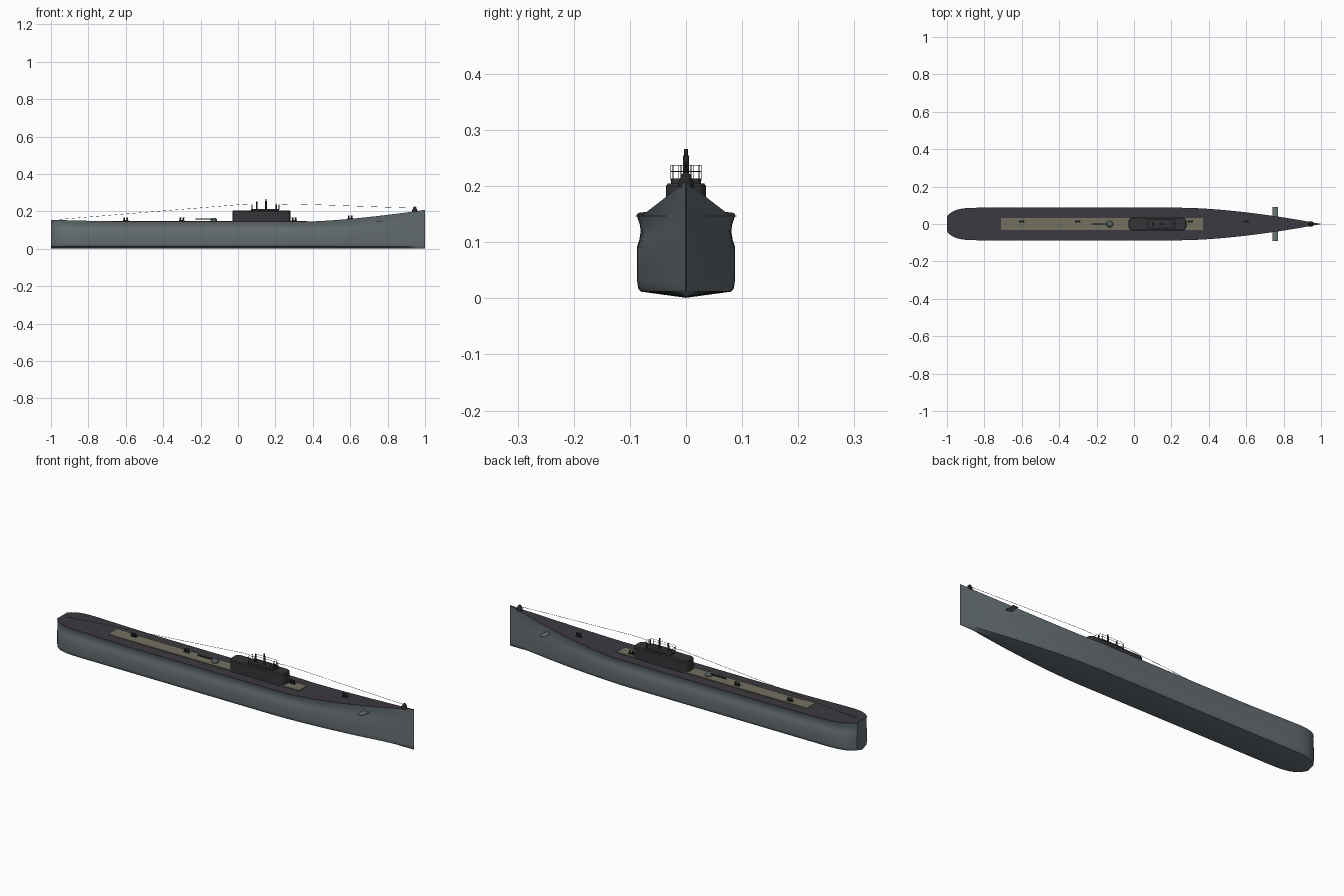
import bpy, bmesh, math
from mathutils import Vector

cube = bpy.data.objects.get("Cube")
if cube:
    bpy.data.objects.remove(cube, do_unlink=True)


def material(name, rgb):
    m = bpy.data.materials.new(name)
    m.use_nodes = True
    m.diffuse_color = (*rgb, 1)
    m.node_tree.nodes["Principled BSDF"].inputs["Base Color"].default_value = (*rgb, 1)
    return m


HULL = material("hull_grey", (0.13, 0.155, 0.17))
DECK = material("deck_dark", (0.045, 0.04, 0.052))
TOWER = material("tower_dark", (0.035, 0.034, 0.038))
WOOD = material("planking_olive", (0.17, 0.165, 0.115))
FITTING = material("fittings_black", (0.02, 0.02, 0.022))
STEEL = material("steel_grey", (0.13, 0.17, 0.175))


def finish(name, bm, mats, smooth=True):
    bmesh.ops.recalc_face_normals(bm, faces=bm.faces)
    me = bpy.data.meshes.new(name)
    bm.to_mesh(me)
    bm.free()
    ob = bpy.data.objects.new(name, me)
    bpy.context.collection.objects.link(ob)
    for m in mats:
        me.materials.append(m)
    if smooth:
        bpy.ops.object.select_all(action="DESELECT")
        ob.select_set(True)
        bpy.context.view_layer.objects.active = ob
        bpy.ops.object.shade_smooth_by_angle(angle=math.radians(35))
    return ob


def loft(rings):
    """Closed skin through equal-length rings of points."""
    bm = bmesh.new()
    rows = [[bm.verts.new(p) for p in r] for r in rings]
    n = len(rows[0])
    for a, b in zip(rows, rows[1:]):
        for i in range(n):
            j = (i + 1) % n
            bm.faces.new((a[i], a[j], b[j], b[i]))
    bm.faces.new(rows[0])
    bm.faces.new(rows[-1])
    return bm


def box(name, x, y, z, mat):
    rect = [(x[0], y[0]), (x[1], y[0]), (x[1], y[1]), (x[0], y[1])]
    return finish(name, loft([[(a, b, h) for a, b in rect] for h in z]), [mat], False)


def turned(name, x, y, profile, mat, sides=12):
    """Vertical turned part from (radius, height) pairs."""
    turn = [math.tau * i / sides for i in range(sides)]
    rings = [[(x + r * math.cos(t), y + r * math.sin(t), z) for t in turn] for r, z in profile]
    return finish(name, loft(rings), [mat])


def tube(name, points, radius, mat, closed=False):
    cu = bpy.data.curves.new(name, "CURVE")
    cu.dimensions = "3D"
    cu.bevel_depth = radius
    cu.bevel_resolution = 1
    cu.use_fill_caps = True
    sp = cu.splines.new("POLY")
    sp.points.add(len(points) - 1)
    for p, co in zip(sp.points, points):
        p.co = (*co, 1)
    sp.use_cyclic_u = closed
    cu.materials.append(mat)
    ob = bpy.data.objects.new(name, cu)
    bpy.context.collection.objects.link(ob)
    return ob


def rounded(x0, x1, half, r, z, steps=6):
    """Rounded rectangle outline at height z."""
    pts = []
    corners = [(x1 - r, half - r), (x0 + r, half - r), (x0 + r, r - half), (x1 - r, r - half)]
    for k, (cx, cy) in enumerate(corners):
        for i in range(steps + 1):
            t = math.pi / 2 * (k + i / steps)
            pts.append((cx + r * math.cos(t), cy + r * math.sin(t), z))
    return pts


# Hull shape: beam and sheer along the length
def beam(x):
    if x < -0.8:
        return 0.087 * math.sqrt(1 - 0.8 * ((-0.8 - x) / 0.2) ** 4)
    t = max(0, (x - 0.25) / 0.75)
    return max(0.0008, 0.087 * (1 - t ** 1.65))


def sheer(x):
    if x < -0.5:
        return 0.145 + 0.01 * ((-0.5 - x) / 0.5) ** 1.5
    return 0.145 + 0.063 * max(0, (x - 0.35) / 0.65) ** 1.5


# Half section: beam fraction, height (upper points follow the sheer)
SECTION = [(0.93, 0.012), (0.98, 0.018), (1, 0.03), (1, 0.06), (1, 0.09),
           (0.96, 0.1), (0.93, 0.115), (0.94, 0.13), (1, 0.145)]


def section(x):
    b, s = beam(x), sheer(x)
    right = []
    for f, z in SECTION:
        lift = max(0, (z - 0.03) / 0.115) * (s - 0.145)
        right.append((x, f * b, z + lift))
    left = [(p[0], -p[1], p[2]) for p in reversed(right)]
    return [(x, 0, 0.001)] + right + left


stern = [-1 + 0.2 * (i / 10) ** 1.6 for i in range(10)]
stations = stern + [-0.8 + 1.8 * i / 36 for i in range(37)]
hull_bm = loft([section(x) for x in stations])
hull_bm.normal_update()
for f in hull_bm.faces:
    top = all(abs(v.co.z - sheer(v.co.x)) < 1e-4 for v in f.verts)
    f.material_index = 1 if top else 0
finish("hull", hull_bm, [HULL, DECK])

# Planked walkway
box("deck_planking", (-0.71, 0.37), (-0.033, 0.033), (0.142, 0.1495), WOOD)

# Conning tower in two tiers
tower_rings = [rounded(-0.03, 0.28, 0.036, 0.026, z) for z in (0.14, 0.2)]
tower_rings.append(rounded(-0.026, 0.276, 0.032, 0.022, 0.205))
finish("conning_tower", loft(tower_rings), [TOWER])
finish("bridge", loft([rounded(0.07, 0.22, 0.027, 0.018, z) for z in (0.203, 0.214)]), [TOWER])

# Bridge railing
for i, z in enumerate((0.226, 0.237)):
    tube(f"bridge_rail_{i + 1}", rounded(0.07, 0.22, 0.027, 0.018, z), 0.0007, FITTING, True)
for i, (x, y, z) in enumerate(rounded(0.07, 0.22, 0.027, 0.018, 0.21)[::3]):
    tube(f"rail_post_{i + 1}", [(x, y, z), (x, y, 0.237)], 0.0008, FITTING)

# Periscopes and mast
for name, x, r, top in (("rear_periscope", 0.1, 0.005, 0.252),
                        ("main_periscope", 0.15, 0.005, 0.266),
                        ("front_mast", 0.205, 0.003, 0.243)):
    turned(name, x, 0, [(r, 0.21), (r, top - 0.012), (r * 0.7, top - 0.01), (r * 0.7, top)], FITTING)

# Deck gun
turned("gun_mount", -0.13, 0, [(0.018, 0.148), (0.018, 0.157), (0.012, 0.165)], STEEL, 16)
tube("gun_barrel", [(-0.13, 0, 0.16), (-0.228, 0, 0.16)], 0.0035, FITTING)

# Paired bollards
for i, (x, y) in enumerate(((-0.6, 0.013), (-0.3, 0.013), (0.3, 0.013), (0.6, 0.013))):
    z = max(0.149, sheer(x))
    box(f"bollard_base_{i + 1}", (x - 0.015, x + 0.015), (y - 0.006, y + 0.006), (z - 0.003, z + 0.004), FITTING)
    for side in (-1, 1):
        turned(f"bollard_{i + 1}_{'rear' if side < 0 else 'front'}", x + side * 0.008, y,
               [(0.004, z), (0.004, z + 0.013), (0.005, z + 0.014), (0.005, z + 0.018)], FITTING, 8)

# Folding bow planes
for name, s in (("left_bow_plane", 1), ("right_bow_plane", -1)):
    box(name, (0.74, 0.77), sorted((s * 0.03, s * 0.09)), (0.1455, 0.148), STEEL)

# Bow fitting
bow_z = sheer(0.945)
turned("bow_fitting", 0.945, 0, [(0.015, bow_z - 0.003), (0.013, bow_z + 0.008),
                                 (0.008, bow_z + 0.02), (0.003, bow_z + 0.025)], FITTING)

# Aerial wires
tube("rear_aerial", [(-0.97, 0, 0.156), (0.03, 0, 0.238), (0.07, 0, 0.237)], 0.0007, FITTING)
tube("front_aerial", [(0.22, 0, 0.237), (0.3, 0, 0.24), (0.945, 0, 0.217)], 0.0007, FITTING)
